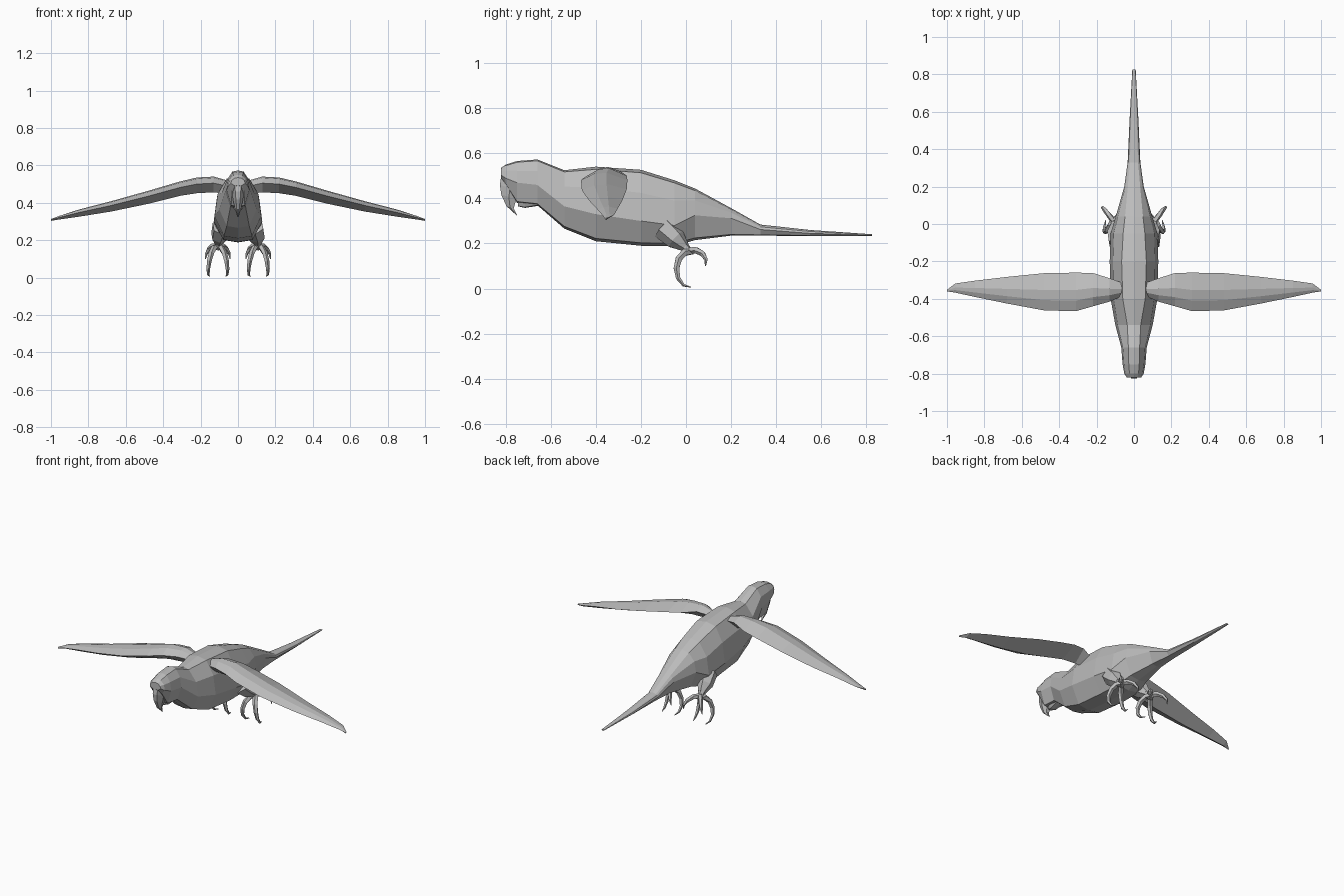
import bpy, bmesh, math
from mathutils import Vector

if "Cube" in bpy.data.objects:
    bpy.data.objects.remove(bpy.data.objects["Cube"])

grey = bpy.data.materials.new("plumage grey")
grey.diffuse_color = (0.5, 0.5, 0.5, 1)
grey.use_nodes = True
grey.node_tree.nodes["Principled BSDF"].inputs["Base Color"].default_value = grey.diffuse_color


def loft(name, rings):
    """Skin a series of closed rings and cap both ends."""
    bm = bmesh.new()
    vr = [[bm.verts.new(p) for p in r] for r in rings]
    n = len(vr[0])
    for a, b in zip(vr, vr[1:]):
        for i in range(n):
            j = (i + 1) % n
            bm.faces.new((a[i], a[j], b[j], b[i]))
    bm.faces.new(vr[0])
    bm.faces.new(vr[-1])
    bmesh.ops.recalc_face_normals(bm, faces=bm.faces)
    me = bpy.data.meshes.new(name)
    bm.to_mesh(me)
    bm.free()
    me.materials.append(grey)
    ob = bpy.data.objects.new(name, me)
    bpy.context.collection.objects.link(ob)
    return ob


def tube(name, pts, r0, r1, sides=5):
    """Limb along a bent path, tapering from r0 to r1."""
    pts = [Vector(p) for p in pts]
    last = len(pts) - 1
    rings = []
    for i, p in enumerate(pts):
        t = (pts[min(i + 1, last)] - pts[max(i - 1, 0)]).normalized()
        u = t.cross(Vector((1, 0.2, 0))).normalized()
        v = t.cross(u)
        r = r0 + (r1 - r0) * (i / last) ** 2
        rings.append([p + r * (u * math.cos(a) + v * math.sin(a))
                      for a in (math.tau * k / sides for k in range(sides))])
    return loft(name, rings)


def body_ring(y, top, flank, bottom, ridge, half):
    """Narrow flat back, sloping shoulder, wide flank, flat narrower belly."""
    side = [(ridge, top - .2 * ridge),
            (half * .87, flank + (top - flank) * .55),
            (half, flank),
            (half * .6, bottom + .1 * half)]
    return ([(0, y, top)] + [(x, y, z) for x, z in side] + [(0, y, bottom)]
            + [(-x, y, z) for x, z in reversed(side)])


# Head, body and tail: y, top, flank height, bottom, ridge half width, half width
body = [
    (-.822, .535, .505, .490, .018, .038),
    (-.800, .550, .490, .460, .024, .052),
    (-.750, .566, .470, .380, .028, .061),
    (-.660, .573, .460, .370, .030, .068),
    (-.540, .525, .365, .266, .036, .100),
    (-.400, .541, .330, .210, .060, .125),
    (-.200, .527, .300, .190, .066, .130),
    (-.050, .480, .280, .188, .058, .125),
    (.040, .444, .325, .215, .048, .098),
    (.200, .357, .312, .235, .033, .052),
    (.330, .284, .262, .235, .022, .034),
    (.550, .260, .245, .233, .014, .024),
    (.826, .241, .237, .233, .004, .009),
]
loft("body", [body_ring(*s) for s in body])

# Hooked upper beak, swept along an arc: front y, front z, depth, half width
beak = [(-.820, .500, .090, .036), (-.826, .460, .090, .032),
        (-.820, .417, .068, .025), (-.797, .366, .032, .015),
        (-.752, .325, .003, .003)]
loft("upper_beak", [[(-w * .45, y, z), (w * .45, y, z),
                     (w, y + d / 2, z - d * .15), (w * .6, y + d, z - d * .3),
                     (-w * .6, y + d, z - d * .3), (-w, y + d / 2, z - d * .15)]
                    for y, z, d, w in beak])

# Lower jaw
loft("lower_beak", [body_ring(y, t, (t + b) / 2, b, w * .5, w)
                    for y, t, b, w in [(-.745, .39, .365, .014),
                                       (-.715, .43, .358, .03),
                                       (-.65, .43, .368, .04)]])

# Wings: x, leading y and z, crest z, trailing y and z
wing = [
    (.06, -.385, .490, .520, -.315, .505),
    (.13, -.415, .505, .540, -.290, .520),
    (.22, -.440, .500, .535, -.262, .500),
    (.31, -.466, .482, .514, -.260, .480),
    (.48, -.462, .435, .464, -.263, .440),
    (.68, -.425, .385, .408, -.283, .390),
    (.85, -.390, .348, .364, -.303, .355),
    (.955, -.367, .322, .330, -.318, .328),
    (1.0, -.360, .309, .313, -.352, .312),
]


def wing_ring(s, x, ly, lz, cz, ty, tz):
    cy = ly + (ty - ly) * .55
    under = lz - 1.4 * (cz - lz)
    return [(s * x, ly, lz), (s * x, (ly + cy) / 2, (lz + cz) / 2 + (cz - lz) * .3),
            (s * x, cy, cz), (s * x, ty, tz), (s * x, cy - (ty - ly) * .15, under)]


for side, s in (("left", 1), ("right", -1)):
    loft(side + "_wing", [wing_ring(s, *w) for w in wing])

    # Thigh and ankle
    tube(side + "_thigh", [(s * .085, -.10, .27), (s * .10, -.045, .22),
                           (s * .105, -.005, .185)], .055, .022, 6)
    tube(side + "_ankle", [(s * .103, -.015, .20), (s * .108, .015, .155)],
         .022, .018, 6)

    # Front and rear toes sweep along arcs, splayed outward and inward
    for label, d in (("outer", 1), ("inner", -1)):
        front, rear = [], []
        for i in range(7):
            k = i / 6
            a = math.radians(80 + 195 * k)
            spread = .052 * math.sin(math.radians(125 * k))
            front.append((s * (.108 + d * spread),
                          .016 + .058 * math.cos(a), .086 + .080 * math.sin(a)))
        for i in range(5):
            k = i / 4
            a = math.radians(105 - 125 * k)
            rear.append((s * (.108 + d * .066 * math.sin(k * math.pi / 2)),
                         .030 + .060 * math.cos(a), .118 + .054 * math.sin(a)))
        tube(f"{side}_{label}_front_toe", front, .017, .002)
        tube(f"{side}_{label}_rear_toe", rear, .016, .002)
